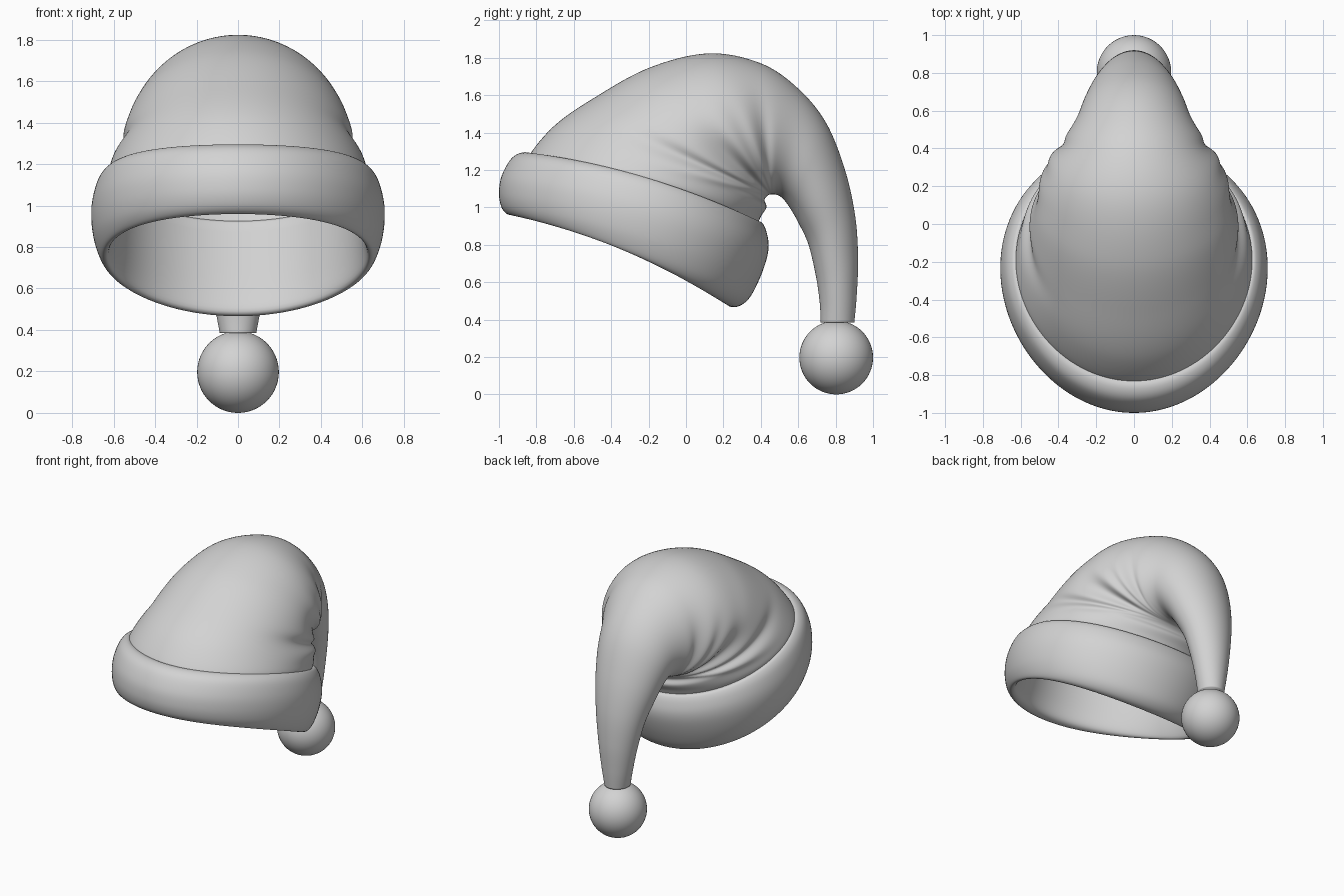
import bpy, bmesh, math
from mathutils import Vector

old = bpy.data.objects.get("Cube")
if old:
    bpy.data.objects.remove(old, do_unlink=True)

# One plain material
grey = bpy.data.materials.new("plain grey")
grey.use_nodes = True
grey.diffuse_color = (0.65, 0.65, 0.65, 1)
grey.node_tree.nodes["Principled BSDF"].inputs["Base Color"].default_value = (0.65, 0.65, 0.65, 1)

SIDES = 128


def smooth_path(points, steps):
    """Pass a smooth curve through the section tuples."""
    pts = [Vector(p) for p in points]
    last = len(pts) - 1
    result = []
    for i in range(last):
        a, b, c, d = pts[max(i - 1, 0)], pts[i], pts[i + 1], pts[min(i + 2, last)]
        for s in range(steps):
            t = s / steps
            result.append(b + (c - a) * (t / 2)
                          + (a * 2 - b * 5 + c * 4 - d) * (t * t / 2)
                          + (b * 3 - a - c * 3 + d) * (t ** 3 / 2))
    result.append(pts[last])
    return result


def section_ring(section, egg, bow):
    """Egg-shaped ring spanning a front and a back point with a half width."""
    fy, fz, by, bz, width = section
    ring = []
    for i in range(SIDES):
        a = 2 * math.pi * i / SIDES
        c, s = math.cos(a), math.sin(a)
        ring.append(Vector((width * s * (1 - egg * c),
                            (fy + by) / 2 + (fy - by) / 2 * c,
                            (fz + bz) / 2 + (fz - bz) / 2 * c + bow * s * s)))
    return ring


def loft(name, rings, closed=False, cap_end=False):
    bm = bmesh.new()
    rows = [[bm.verts.new(p) for p in ring] for ring in rings]
    pairs = list(zip(rows, rows[1:]))
    if closed:
        pairs.append((rows[-1], rows[0]))
    for low, high in pairs:
        for i in range(SIDES):
            j = (i + 1) % SIDES
            bm.faces.new((low[i], low[j], high[j], high[i]))
    if cap_end:
        bm.faces.new(rows[-1])
    bmesh.ops.recalc_face_normals(bm, faces=bm.faces)
    mesh = bpy.data.meshes.new(name)
    bm.to_mesh(mesh)
    bm.free()
    obj = bpy.data.objects.new(name, mesh)
    bpy.context.collection.objects.link(obj)
    finish(obj)


def finish(obj):
    obj.data.materials.append(grey)
    for poly in obj.data.polygons:
        poly.use_smooth = True


# Cloth folds fanning out from the crook: direction, spread, reach, depth
FOLDS = [(156, 4, 0.8, 0.06), (137, 10, 0.45, 0.11),
         (114, 6, 0.5, 0.04), (97, 6, 0.5, 0.06)]


def fold(p):
    dy, dz = p.y - 0.46, p.z - 1.06
    reach = math.hypot(dy, dz)
    angle = math.degrees(math.atan2(dz, dy))
    dent = 0
    for direction, spread, length, depth in FOLDS:
        off = (angle - direction) / spread
        groove = math.exp(-off * off) - 0.25 * math.exp(-(off - 2) ** 2)
        dent += depth * groove * math.exp(-(reach / length) ** 4)
    p.x *= 1 - dent * min(1, reach / 0.15)
    return p


# Drooping cap: outer y, z, inner y, z, half width
cap_sections = [
    (-0.82, 1.25, 0.37, 0.88, 0.60),
    (-0.83, 1.29, 0.40, 0.95, 0.625),
    (-0.70, 1.44, 0.43, 1.00, 0.59),
    (-0.50, 1.58, 0.42, 1.04, 0.56),
    (-0.20, 1.745, 0.44, 1.065, 0.525),
    (0.12, 1.823, 0.465, 1.07, 0.47),
    (0.40, 1.77, 0.49, 1.065, 0.375),
    (0.60, 1.635, 0.52, 1.045, 0.305),
    (0.75, 1.45, 0.56, 0.99, 0.265),
    (0.85, 1.20, 0.605, 0.91, 0.225),
    (0.905, 0.95, 0.655, 0.80, 0.18),
    (0.92, 0.72, 0.695, 0.63, 0.14),
    (0.912, 0.52, 0.715, 0.49, 0.11),
    (0.90, 0.385, 0.72, 0.385, 0.088)]
path = smooth_path(cap_sections, 10)
cap_rings = []
for i, section in enumerate(path):
    t = i / (len(path) - 1)
    ring = section_ring(section, 0.04, 0.055 * max(0, 1 - 3 * t))
    cap_rings.append([fold(p) for p in ring])
loft("drooping_cap", cap_rings, cap_end=True)

# Rolled brim: front y, z, back y, z, half width, from the seam round the lip and back
brim_sections = [
    (-0.80, 1.27, 0.385, 0.925, 0.61),
    (-0.86, 1.295, 0.41, 0.915, 0.64),
    (-0.93, 1.265, 0.43, 0.87, 0.675),
    (-0.985, 1.17, 0.442, 0.80, 0.70),
    (-1.00, 1.08, 0.43, 0.72, 0.706),
    (-0.99, 1.01, 0.39, 0.61, 0.695),
    (-0.965, 0.97, 0.335, 0.51, 0.67),
    (-0.93, 0.96, 0.27, 0.468, 0.645),
    (-0.89, 0.985, 0.22, 0.49, 0.62),
    (-0.86, 1.08, 0.27, 0.62, 0.60),
    (-0.80, 1.25, 0.375, 0.915, 0.59)]
brim_rings = [section_ring(s, 0.07, 0.055) for s in smooth_path(brim_sections, 5)]
loft("rolled_brim", brim_rings, closed=True)

# Pompom at the tip
bpy.ops.mesh.primitive_uv_sphere_add(segments=48, ring_count=32, radius=0.197,
                                     location=(0, 0.803, 0.197))
pompom = bpy.context.object
pompom.name = "pompom"
finish(pompom)
